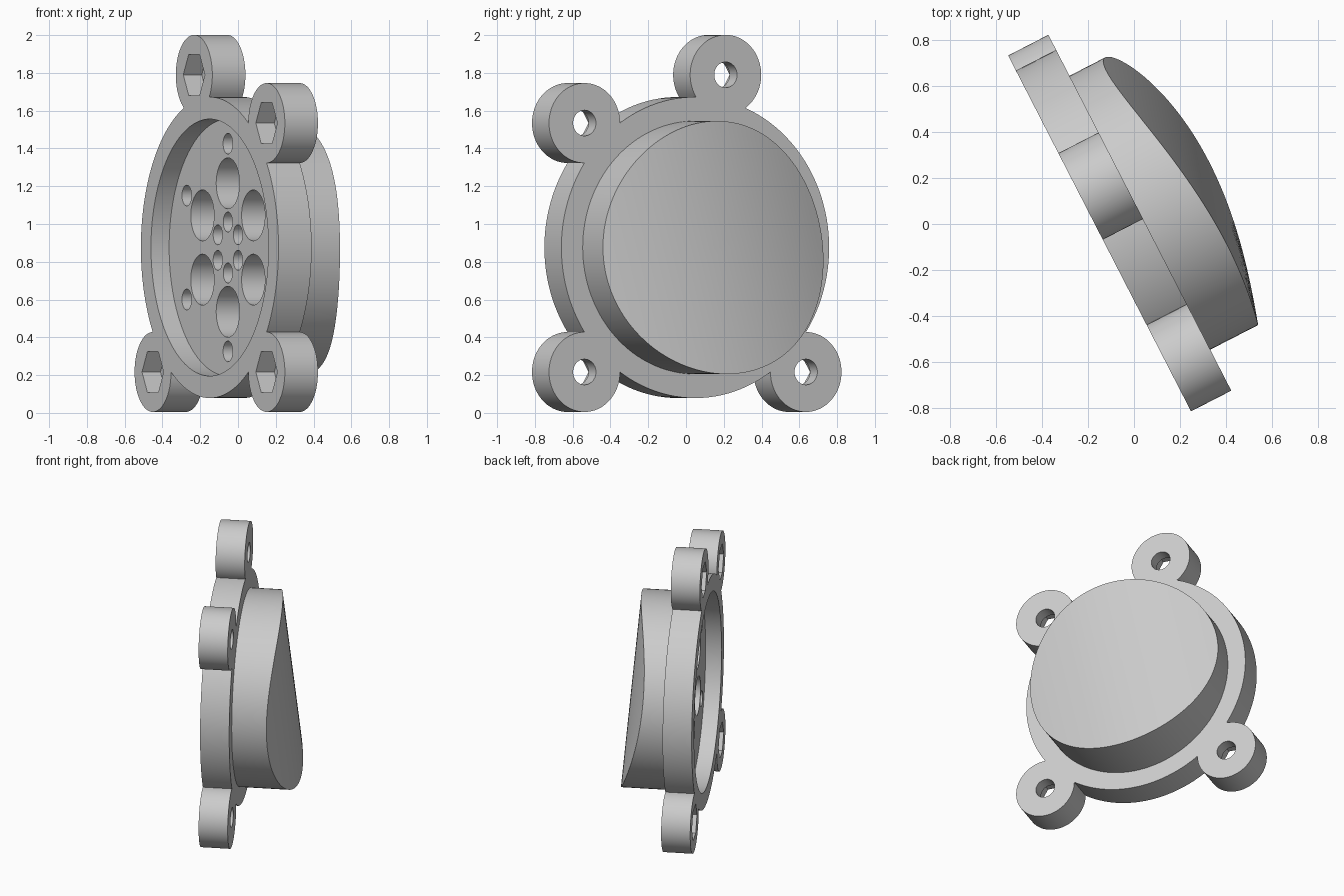
import bpy, bmesh, math
from mathutils import Matrix

if "Cube" in bpy.data.objects:
    bpy.data.objects.remove(bpy.data.objects["Cube"])

# Local frame: X across, Y up, Z along the housing axis (towards the curved end)
FRONT, BACK, FLOOR = -0.152, 0.045, -0.044
LUG_R = 0.932
LUGS = [(LUG_R * math.cos(math.radians(a)), LUG_R * math.sin(math.radians(a)))
        for a in (78.8, 135, 225, 315)]


def ring_points(radius, count, start):
    return [(radius * math.cos(math.radians(start + i * 360 / count)),
             radius * math.sin(math.radians(start + i * 360 / count))) for i in range(count)]


def prism(bm, cx, cy, r, z0, z1, n):
    pts = ring_points(r, n, 0)
    lo = [bm.verts.new((cx + x, cy + y, z0)) for x, y in pts]
    hi = [bm.verts.new((cx + x, cy + y, z1)) for x, y in pts]
    bm.faces.new(lo[::-1])
    bm.faces.new(hi)
    for i in range(n):
        j = (i + 1) % n
        bm.faces.new((lo[i], lo[j], hi[j], hi[i]))


def finish(bm, name):
    bmesh.ops.recalc_face_normals(bm, faces=bm.faces)
    me = bpy.data.meshes.new(name)
    bm.to_mesh(me)
    bm.free()
    ob = bpy.data.objects.new(name, me)
    bpy.context.collection.objects.link(ob)
    return ob


def prisms(name, specs):
    bm = bmesh.new()
    for s in specs:
        prism(bm, *s)
    return finish(bm, name)


def combine(target, other, op):
    bpy.context.view_layer.objects.active = target
    m = target.modifiers.new(op, 'BOOLEAN')
    m.operation, m.solver, m.object = op, 'EXACT', other
    other.hide_render = True
    bpy.ops.object.modifier_apply(modifier=m.name)
    bpy.data.objects.remove(other, do_unlink=True)


def end_height(x, y):
    # skewed, tilted barrel surface of the rear end
    s = -x
    return 0.363 + 0.044 * s - 0.085 * y - 0.252 * s * s + 0.12 * s * y - 0.015 * y * y


# Flange with bolt lugs
housing = prisms("housing", [(0, 0, 0.797, FRONT, BACK, 128)])
for x, y in LUGS:
    combine(housing, prisms("lug", [(x, y, 0.2115, FRONT, BACK, 64)]), 'UNION')

# Rear drum with curved end
bm = bmesh.new()
N, RINGS, R = 128, 16, 0.67
base = [bm.verts.new((x, y, 0.0)) for x, y in ring_points(R, N, 0)]
bm.faces.new(base[::-1])
prev = base
for k in range(RINGS, 0, -1):
    cur = [bm.verts.new((x, y, end_height(x, y))) for x, y in ring_points(R * k / RINGS, N, 0)]
    for i in range(N):
        j = (i + 1) % N
        bm.faces.new((prev[i], prev[j], cur[j], cur[i]))
    prev = cur
tip = bm.verts.new((0, 0, end_height(0, 0)))
for i in range(N):
    bm.faces.new((prev[i], prev[(i + 1) % N], tip))
combine(housing, finish(bm, "drum"), 'UNION')

# Front recess
combine(housing, prisms("recess", [(0, 0, 0.68, FRONT - 0.1, FLOOR, 128)]), 'DIFFERENCE')

# Three rings of six holes in the recess floor
holes = []
for ring, r in ((0.135, 0.053), (0.34, 0.135), (0.55, 0.055)):
    holes += [(x, y, r, FLOOR - 0.05, 0.15, 40) for x, y in ring_points(ring, 6, 30)]
combine(housing, prisms("floor_holes", holes), 'DIFFERENCE')

# Bolt holes and hexagonal nut pockets
combine(housing, prisms("bolt_holes", [(x, y, 0.068, -0.3, 0.2, 40) for x, y in LUGS]), 'DIFFERENCE')
combine(housing, prisms("nut_pockets", [(x, y, 0.125, -0.3, FRONT + 0.11, 6) for x, y in LUGS]), 'DIFFERENCE')

# Place in the world: turned about the vertical
a = math.radians(62.8)
c, s = math.cos(a), math.sin(a)
housing.data.transform(Matrix(((-c, 0, s, -0.032 * c),
                               (s, 0, c, 0.032 * s),
                               (0, 1, 0, 0.8755),
                               (0, 0, 0, 1))))
bpy.ops.object.select_all(action='DESELECT')
housing.select_set(True)
bpy.context.view_layer.objects.active = housing
bpy.ops.object.shade_smooth_by_angle(angle=math.radians(25))
